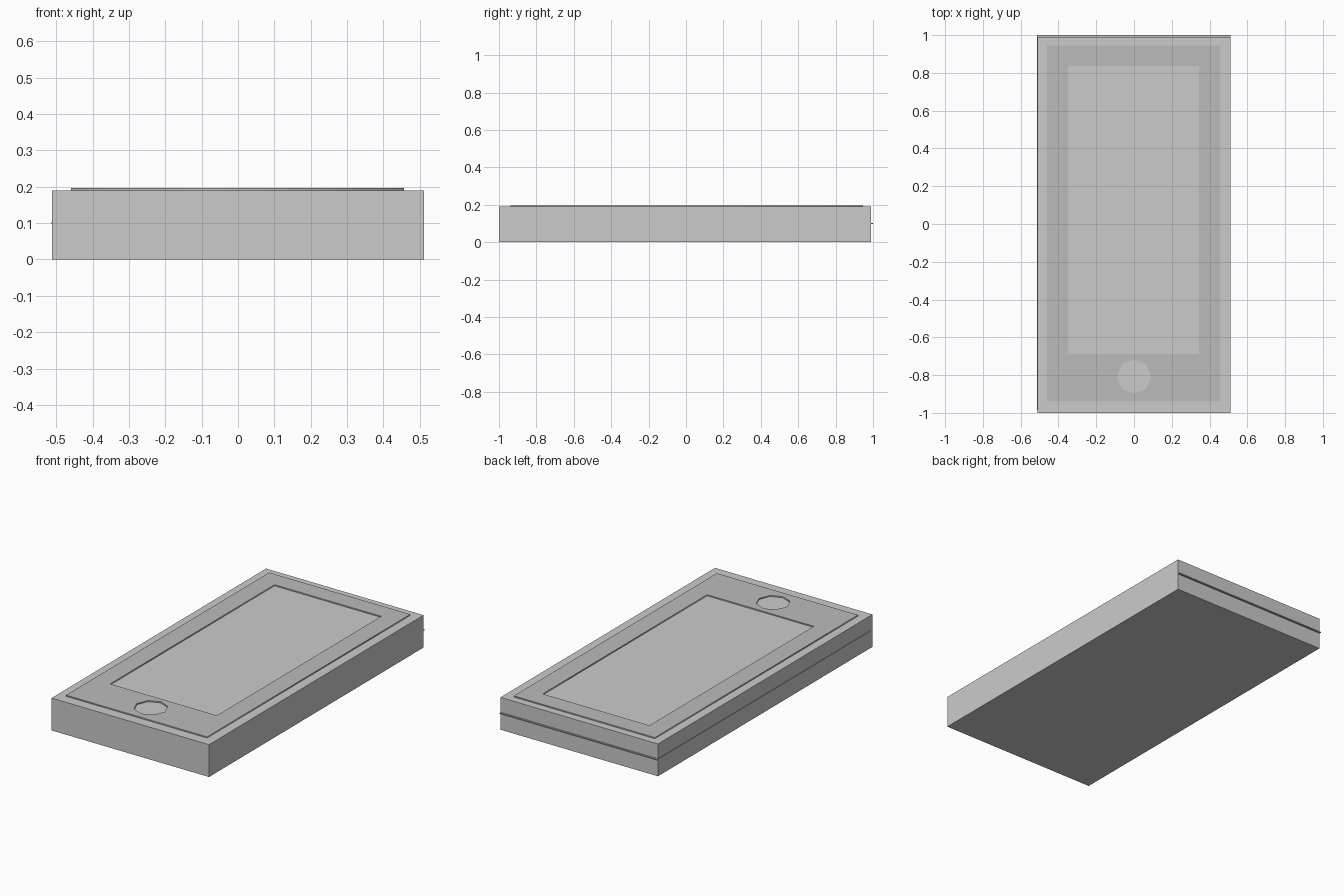
import bpy
from math import sin, cos, pi

if "Cube" in bpy.data.objects:
    bpy.data.objects.remove(bpy.data.objects["Cube"])


def box(name, x0, x1, y0, y1, z0, z1):
    bpy.ops.mesh.primitive_cube_add(size=1, location=((x0 + x1) / 2, (y0 + y1) / 2, (z0 + z1) / 2))
    ob = bpy.context.object
    ob.name = name
    ob.scale = (x1 - x0, y1 - y0, z1 - z0)
    bpy.ops.object.transform_apply(location=False, rotation=False, scale=True)
    return ob


def rect(x0, x1, y0, y1):
    return [(x0, y0), (x1, y0), (x1, y1), (x0, y1)]


def plate(name, loops, z0, z1):
    # Filled flat outline; inner loops become holes
    cu = bpy.data.curves.new(name, 'CURVE')
    cu.dimensions = '2D'
    cu.fill_mode = 'BOTH'
    cu.extrude = (z1 - z0) / 2
    for pts in loops:
        sp = cu.splines.new('POLY')
        sp.points.add(len(pts) - 1)
        for p, (x, y) in zip(sp.points, pts):
            p.co = (x, y, 0, 1)
        sp.use_cyclic_u = True
    ob = bpy.data.objects.new(name, cu)
    ob.location.z = (z0 + z1) / 2
    bpy.context.collection.objects.link(ob)
    bpy.ops.object.select_all(action='DESELECT')
    ob.select_set(True)
    bpy.context.view_layer.objects.active = ob
    bpy.ops.object.convert(target='MESH')
    ob = bpy.context.object
    ob.name = name
    return ob


dark = bpy.data.materials.new("dark_grey")
dark.diffuse_color = (0.5, 0.5, 0.5, 1)
dark.use_nodes = True
dark.node_tree.nodes["Principled BSDF"].inputs["Base Color"].default_value = dark.diffuse_color

# Main slab
box("body", -0.511, 0.512, -1.0, 0.99, 0, 0.19)

# Thin seam showing on the back and left sides
seam = box("seam_band", -0.5135, 0.51, -0.985, 1.0, 0.097, 0.103)

# Raised front panel with screen window and eight-sided button hole
button = [(0.091 * cos(i * pi / 4), -0.808 + 0.091 * sin(i * pi / 4)) for i in range(8)]
bezel = plate("bezel", [rect(-0.46, 0.456, -0.938, 0.946),
                        rect(-0.349, 0.344, -0.687, 0.837), button], 0.19, 0.197)

for ob in (seam, bezel):
    ob.data.materials.clear()
    ob.data.materials.append(dark)
